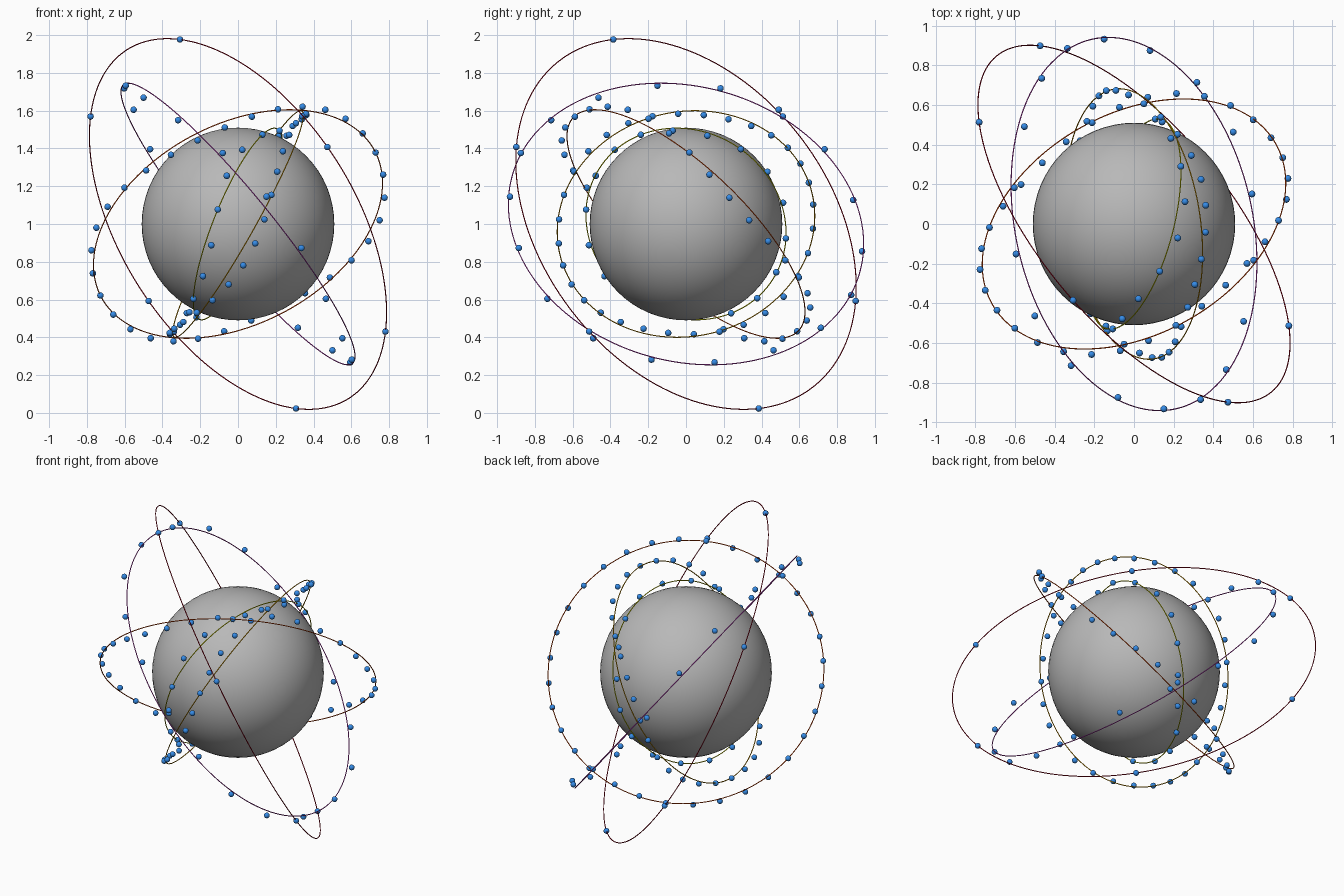
import bpy
import bmesh
import math
from mathutils import Vector, Matrix

cube = bpy.data.objects.get("Cube")
if cube:
    bpy.data.objects.remove(cube, do_unlink=True)

CENTRE = Vector((0, 0, 1))
BALL_RADIUS = 0.0172
WIRE_RADIUS = 0.0029


def material(name, rgb):
    mat = bpy.data.materials.new(name)
    mat.use_nodes = True
    mat.diffuse_color = (*rgb, 1)
    shader = mat.node_tree.nodes["Principled BSDF"]
    shader.inputs["Base Color"].default_value = (*rgb, 1)
    shader.inputs["Roughness"].default_value = 0.6
    return mat


def finish(obj, name, mat):
    obj.name = name
    obj.data.name = name
    obj.data.materials.append(mat)
    for poly in obj.data.polygons:
        poly.use_smooth = True


# Central sphere
bpy.ops.mesh.primitive_uv_sphere_add(segments=64, ring_count=32, radius=0.51, location=CENTRE)
finish(bpy.context.object, "core_sphere", material("grey", (0.48, 0.48, 0.48)))

blue = material("blue", (0.035, 0.26, 0.8))


def wire_ring(name, normal, radius, mat):
    bpy.ops.mesh.primitive_torus_add(major_segments=144, minor_segments=8,
                                     major_radius=radius, minor_radius=WIRE_RADIUS,
                                     location=CENTRE)
    ring = bpy.context.object
    ring.rotation_euler = normal.to_track_quat('Z', 'Y').to_euler()
    finish(ring, name, mat)


def ball_set(name, normal, radius, count, first, crest, wave):
    # Evenly spaced balls that weave three times across the ring plane
    u = (first - normal * first.dot(normal)).normalized()
    v = normal.cross(u)
    crest_angle = math.atan2(crest.dot(v), crest.dot(u))
    bm = bmesh.new()
    for i in range(count):
        a = math.tau * i / count
        lift = wave * math.cos(3 * (a - crest_angle))
        pos = (u * math.cos(a) + v * math.sin(a)) * radius + normal * lift
        pos = pos.normalized() * radius
        bmesh.ops.create_uvsphere(bm, u_segments=16, v_segments=10, radius=BALL_RADIUS,
                                  matrix=Matrix.Translation(pos))
    mesh = bpy.data.meshes.new(name)
    bm.to_mesh(mesh)
    bm.free()
    obj = bpy.data.objects.new(name, mesh)
    obj.location = CENTRE
    bpy.context.collection.objects.link(obj)
    finish(obj, name, blue)


# Rings: name, colour, normal, radius, ball count, first ball, wave crest, wave height
RINGS = [
    ("first", "yellow", (1.0, 1.0, 0.0), (0.901, -0.235, -0.365), 0.545, 18,
     (0.13, -0.24, 0.475), (0.02, 0.435, -0.33), 0.04),
    ("second", "orange", (1.0, 0.48, 0.0), (0.865, 0.125, -0.488), 0.687, 32,
     (0.11, -0.67, 0.04), (0.33, 0.21, 0.56), 0.05),
    ("third", "red_orange", (1.0, 0.08, 0.0), (-0.363, 0.641, 0.676), 0.821, 32,
     (0.77, 0.24, 0.15), (0.5, -0.25, 0.59), 0.045),
    ("fourth", "purple", (0.6, 0.06, 0.6), (0.761, 0.174, 0.625), 0.955, 18,
     (-0.61, -0.155, 0.73), (-0.555, 0.49, 0.61), 0.043),
    ("fifth", "dark_red", (0.4, 0.0, 0.01), (0.695, 0.567, 0.442), 1.094, 6,
     (-0.29, -0.37, 0.98), (-0.29, -0.37, 0.98), 0.0),
]

for order, colour, rgb, normal, radius, count, first, crest, wave in RINGS:
    n = Vector(normal).normalized()
    wire_ring(order + "_ring", n, radius, material(colour, rgb))
    ball_set(order + "_ring_balls", n, radius, count, Vector(first), Vector(crest), wave)
